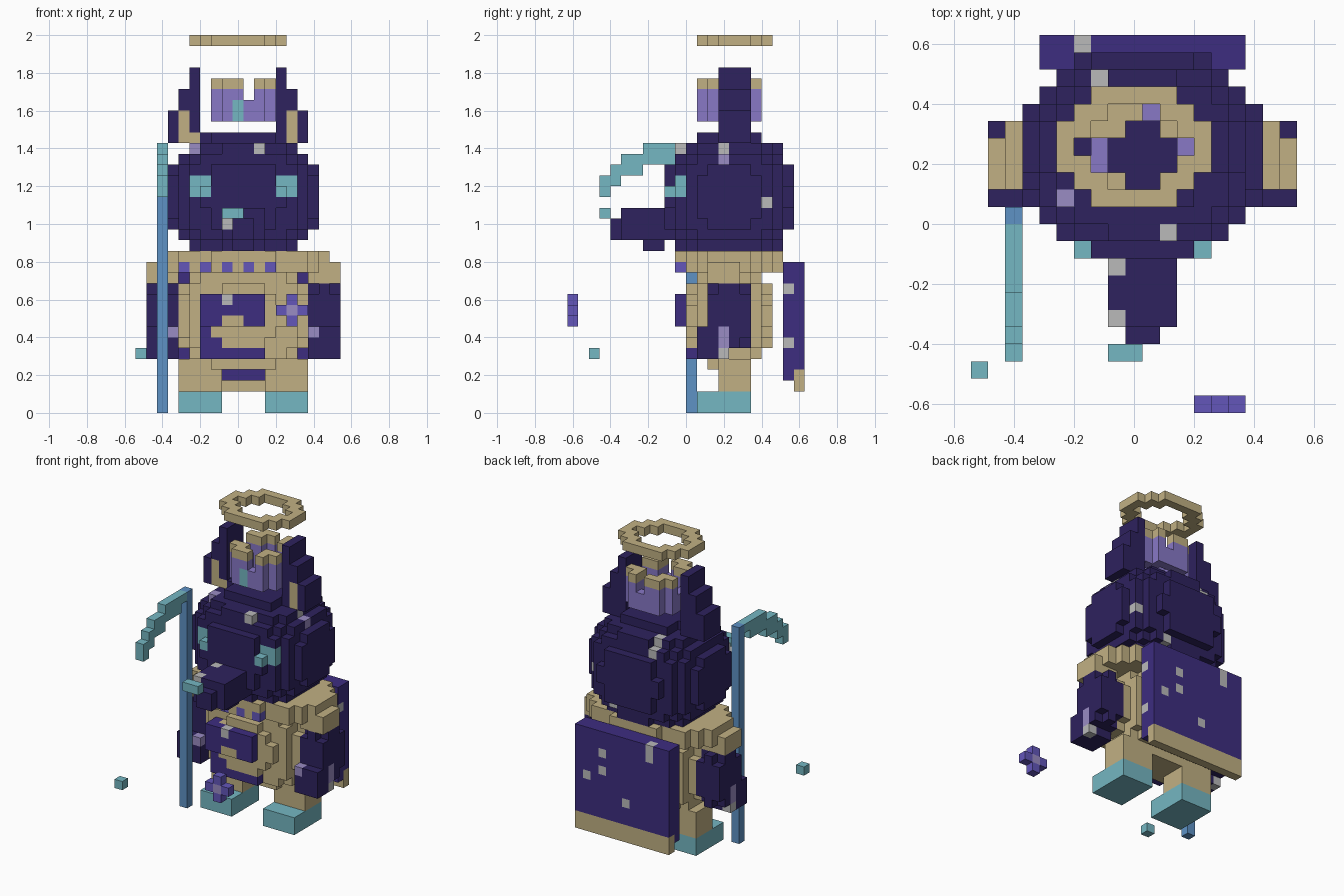
import bpy
import bmesh
from mathutils import Vector

if "Cube" in bpy.data.objects:
    bpy.data.objects.remove(bpy.data.objects["Cube"], do_unlink=True)

UNIT = 2 / 35  # edge of one block


def linear(channel):
    c = channel / 255
    return c / 12.92 if c <= 0.04045 else ((c + 0.055) / 1.055) ** 2.4


def make_material(name, hex_code):
    rgb = [linear(c) for c in bytes.fromhex(hex_code)]
    mat = bpy.data.materials.new(name)
    mat.use_nodes = True
    mat.diffuse_color = (*rgb, 1)
    mat.node_tree.nodes["Principled BSDF"].inputs["Base Color"].default_value = (*rgb, 1)
    return mat


PALETTE = dict(midnight="2e225e", indigo="3d2d80", violet="6356ba", lavender="8878c6",
               gold="c1b083", teal="75b7c2", blue="5e92c5", grey="bababa", pale="9a8cc4")
COLOURS = list(PALETTE)
MATERIALS = [make_material(name, code) for name, code in PALETTE.items()]


# Shape helpers: every part is a dictionary of block position -> colour
def box(colour, xs, ys, zs):
    return {(x, y, z): colour for x in range(*xs) for y in range(*ys) for z in range(*zs)}


def rounded(colour, centre, radii, power):
    """Blocks whose centres lie inside a superellipsoid."""
    spans = [(int(c - r) - 1, int(c + r) + 2) for c, r in zip(centre, radii)]

    def inside(p):
        return sum(abs((v + 0.5 - c) / r) ** power for v, c, r in zip(p, centre, radii)) <= 1
    return {p: colour for p in box(colour, *spans) if inside(p)}


def disc(colour, centre, radii, zs):
    """Vertical elliptical column."""
    (cx, cy), (rx, ry) = centre, radii
    area = box(colour, (int(cx - rx) - 1, int(cx + rx) + 2), (int(cy - ry) - 1, int(cy + ry) + 2), zs)
    return {p: c for p, c in area.items()
            if ((p[0] + 0.5 - cx) / rx) ** 2 + ((p[1] + 0.5 - cy) / ry) ** 2 <= 1}


def ring(colour, centre, outer, inner, zs):
    hole = disc(colour, centre, inner, zs)
    return {p: c for p, c in disc(colour, centre, outer, zs).items() if p not in hole}


def paint(part, colour, side, places):
    """Recolour the outermost block seen from a side at each place."""
    axis, pick = dict(front=(1, min), back=(1, max), left=(0, max), right=(0, min), top=(2, max))[side]
    for place in places:
        line = [p for p in part if tuple(v for n, v in enumerate(p) if n != axis) == place]
        if line:
            part[pick(line, key=lambda p: p[axis])] = colour


def build(name, part):
    """Make a mesh from the exposed block faces."""
    bm = bmesh.new()
    corners = {}

    def corner(p):
        if p not in corners:
            corners[p] = bm.verts.new(((p[0] - 9.5) * UNIT, p[1] * UNIT, p[2] * UNIT))
        return corners[p]

    for block, colour in part.items():
        for axis in range(3):
            for side in (0, 1):
                step = [0, 0, 0]
                step[axis] = 2 * side - 1
                if tuple(a + b for a, b in zip(block, step)) in part:
                    continue
                loop = []
                for u, v in ((0, 0), (1, 0), (1, 1), (0, 1)):
                    p = list(block)
                    p[axis] += side
                    p[(axis + 1) % 3] += u
                    p[(axis + 2) % 3] += v
                    loop.append(corner(tuple(p)))
                face = bm.faces.new(loop if side else loop[::-1])
                face.material_index = COLOURS.index(colour)
    mesh = bpy.data.meshes.new(name)
    bm.to_mesh(mesh)
    bm.free()
    for mat in MATERIALS:
        mesh.materials.append(mat)
    obj = bpy.data.objects.new(name, mesh)
    bpy.context.collection.objects.link(obj)
    return obj


# Legs and feet
for side, x in (("right", 4), ("left", 12)):
    build(side + "_foot", box("teal", (x, x + 4), (1, 6), (0, 2)))
    build(side + "_leg", box("gold", (x, x + 4), (3, 6), (2, 5)))

# Torso with a stepped belly panel
torso = rounded("gold", (10, 4, 9), (6, 4, 5), 2.5)
build("torso", torso)
panel = box("indigo", (6, 12), (0, 2), (5, 11)) | box("indigo", (6, 12), (-1, 0), (8, 11))
paint(panel, "gold", "front", [(x, z) for x in (8, 9) for z in (7, 8)])
paint(panel, "grey", "front", [(8, 10)])
build("belly_panel", panel)

# Studded collar
collar = disc("gold", (10, 4), (8, 5), (13, 15))
paint(collar, "violet", "front", [(x, 13) for x in range(4, 13, 2)])
build("collar", collar)

# Arms, hands and shoulder caps
for side, x in (("right", 1), ("left", 16)):
    arm = rounded("midnight", (x + 1.5, 4, 9), (1.7, 2.1, 3.3), 3)
    arm |= box("midnight", (x, x + 3), (1, 4), (5, 8))
    paint(arm, "pale", "front", [(x + 2 if side == "right" else x, 7)])
    paint(arm, "pale", side, [(3, 6), (3, 7)])
    paint(arm, "grey", side, [(3, 5)])
    build(side + "_arm", arm)
    build(side + "_shoulder", box("gold", (x, x + 3), (2, 5), (12, 14)))

# Cape with a hem
cape = box("indigo", (4, 16), (9, 10), (3, 14)) | box("indigo", (4, 16), (10, 11), (4, 14))
cape |= box("gold", (4, 16), (10, 11), (2, 4))
paint(cape, "grey", "back", [(12, 11), (6, 12), (6, 13), (14, 8), (12, 9), (9, 6)])
paint(cape, "grey", "left", [(9, 11), (9, 6)])
build("cape", cape)

# Head with eyes and pale flecks
head = rounded("midnight", (10, 4, 20), (7, 6, 6), 2.5)
paint(head, "teal", "front", [(x, z) for x in (5, 6, 13, 14) for z in (20, 21)])
paint(head, "grey", "front", [(11, 24)])
paint(head, "pale", "front", [(5, 24)])
paint(head, "grey", "left", [(3, 24), (7, 19)])
paint(head, "pale", "left", [(3, 23)])
paint(head, "grey", "top", [(11, -1), (7, 7)])
paint(head, "grey", "back", [(12, 16), (7, 23)])
build("head", head)

# Snout and nose
snout = box("midnight", (8, 12), (-6, -1), (16, 19)) | box("midnight", (9, 11), (-7, -6), (16, 18))
snout |= box("midnight", (9, 11), (-4, -2), (15, 16))
paint(snout, "grey", "top", [(8, -3), (8, -6)])
paint(snout, "grey", "front", [(8, 17)])
build("snout", snout)
build("nose", box("teal", (8, 10), (-8, -7), (18, 19)))

# Stepped ears with gold insides
for side, outer, inward in (("right", 3, 1), ("left", 15, -1)):
    ear = {}
    for n, top in enumerate((28, 30, 32)):
        x = outer + n * inward
        ear |= box("midnight", (x, x + 1), (3, 6), (25, top))
    paint(ear, "gold", "front", [(outer + inward, z) for z in (25, 26, 27)])
    paint(ear, "gold", "front", [(outer + 2 * inward, 25)])
    build(side + "_ear", ear)

# Crown with gold-tipped points and a gem
crown = ring("lavender", (10, 4), (3, 3), (1.8, 1.8), (27, 29))
for x, y, z in list(crown):
    if z == 28 and x != 10 and y not in (3, 4):
        crown[x, y, 29] = "lavender"
        crown[x, y, 30] = "gold"
paint(crown, "teal", "front", [(9, 27), (9, 28)])
build("crown", crown)

# Halo
build("halo", ring("gold", (9.5, 4.5), (4.6, 3.7), (3.2, 2.3), (34, 35)))

# Scythe
build("scythe_pole", box("blue", (2, 3), (0, 1), (0, 25)))
blade = {}
for z, start, end in ((24, -4, 0), (23, -6, -1), (22, -7, -4), (21, -8, -6), (20, -8, -7)):
    blade |= box("teal", (2, 3), (start, end), (z, z + 1))
build("scythe_blade", blade)

# Floating flower and cube
flower = box("violet", (13, 16), (-11, -10), (9, 10)) | box("violet", (14, 15), (-11, -10), (8, 11))
paint(flower, "pale", "front", [(14, 9)])
build("flower", flower)
build("floating_cube", box("teal", (0, 1), (-9, -8), (5, 6)))
